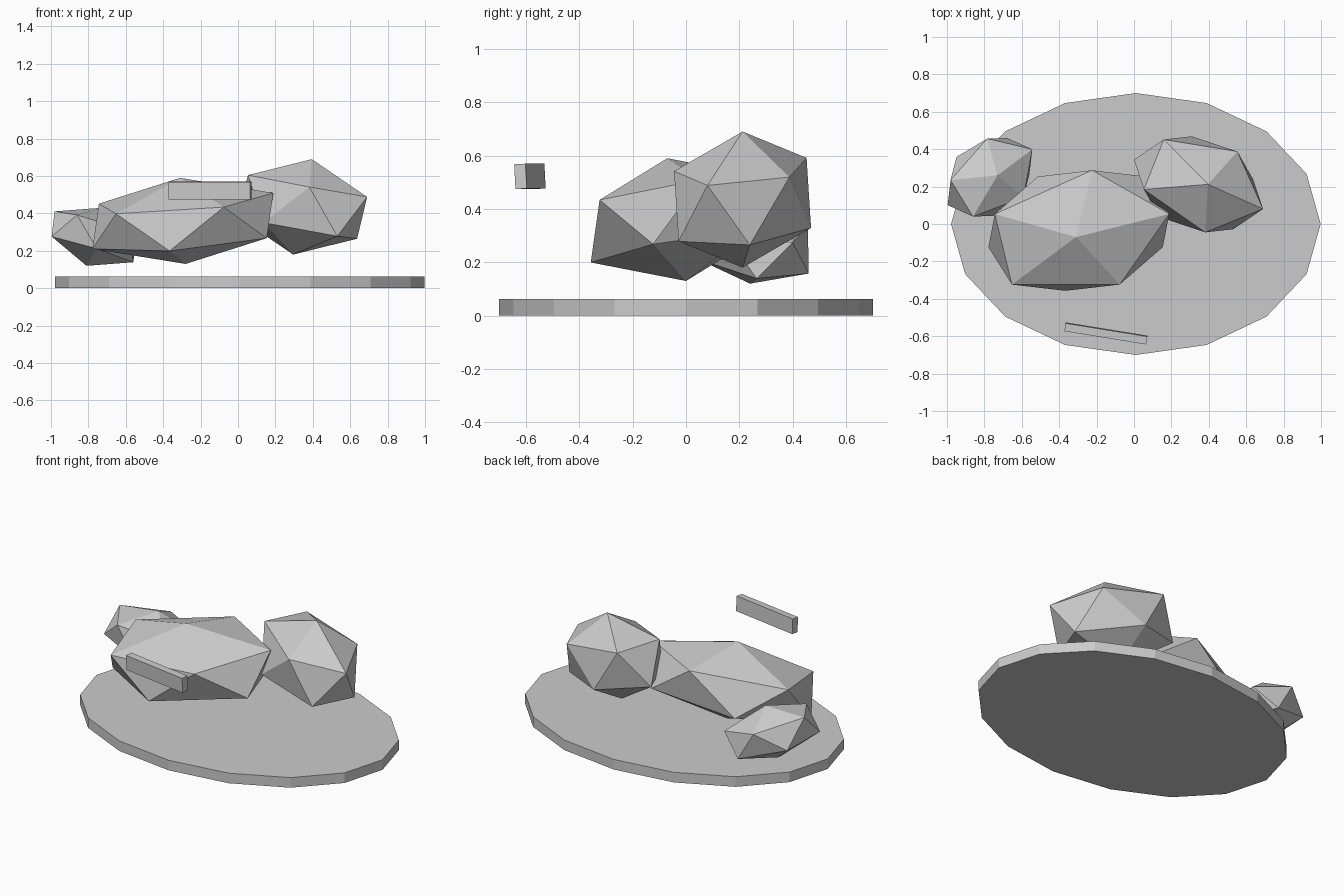
import bpy, bmesh
from math import radians
from mathutils import Matrix

if "Cube" in bpy.data.objects:
    bpy.data.objects.remove(bpy.data.objects["Cube"])


def finish(name, bm):
    bmesh.ops.recalc_face_normals(bm, faces=bm.faces[:])
    mesh = bpy.data.meshes.new(name)
    bm.to_mesh(mesh)
    bm.free()
    obj = bpy.data.objects.new(name, mesh)
    bpy.context.collection.objects.link(obj)
    return obj


def rock(name, center, x_axis, y_axis, z_axis):
    """Icosahedron stretched and tilted along three half-axes."""
    bm = bmesh.new()
    bmesh.ops.create_icosphere(bm, subdivisions=1, radius=1)
    m = Matrix((x_axis, y_axis, z_axis)).transposed().to_4x4()
    bm.transform(Matrix.Translation(center) @ m)
    return finish(name, bm)


# Flat oval base, 16 sides
bm = bmesh.new()
bmesh.ops.create_cone(bm, cap_ends=True, segments=16, radius1=1, radius2=1, depth=1)
bm.transform(Matrix.Translation((0.01, 0, 0.0315)) @ Matrix.Diagonal((0.988, 0.7, 0.063, 1)))
finish("oval_base", bm)

# Three low-poly rocks
rock("middle_rock", (-0.295, -0.035, 0.36),
     (0.548, 0.117, 0.052), (-0.087, 0.359, 0.051), (-0.015, -0.035, 0.23))
rock("right_rock", (0.345, 0.212, 0.435),
     (0.361, -0.147, -0.068), (0.101, 0.254, -0.013), (0.05, 0.0, 0.255))
rock("left_rock", (-0.77, 0.25, 0.275),
     (0.233, 0.162, -0.079), (-0.114, 0.185, 0.018), (0.04, 0.01, 0.155))

# Small floating plank at the front
bm = bmesh.new()
bmesh.ops.create_cube(bm, size=1)
bm.transform(Matrix.Translation((-0.15, -0.585, 0.522))
             @ Matrix.Rotation(radians(-9.2), 4, 'Z')
             @ Matrix.Rotation(radians(3), 4, 'X')
             @ Matrix.Diagonal((0.443, 0.043, 0.093, 1)))
finish("front_plank", bm)
